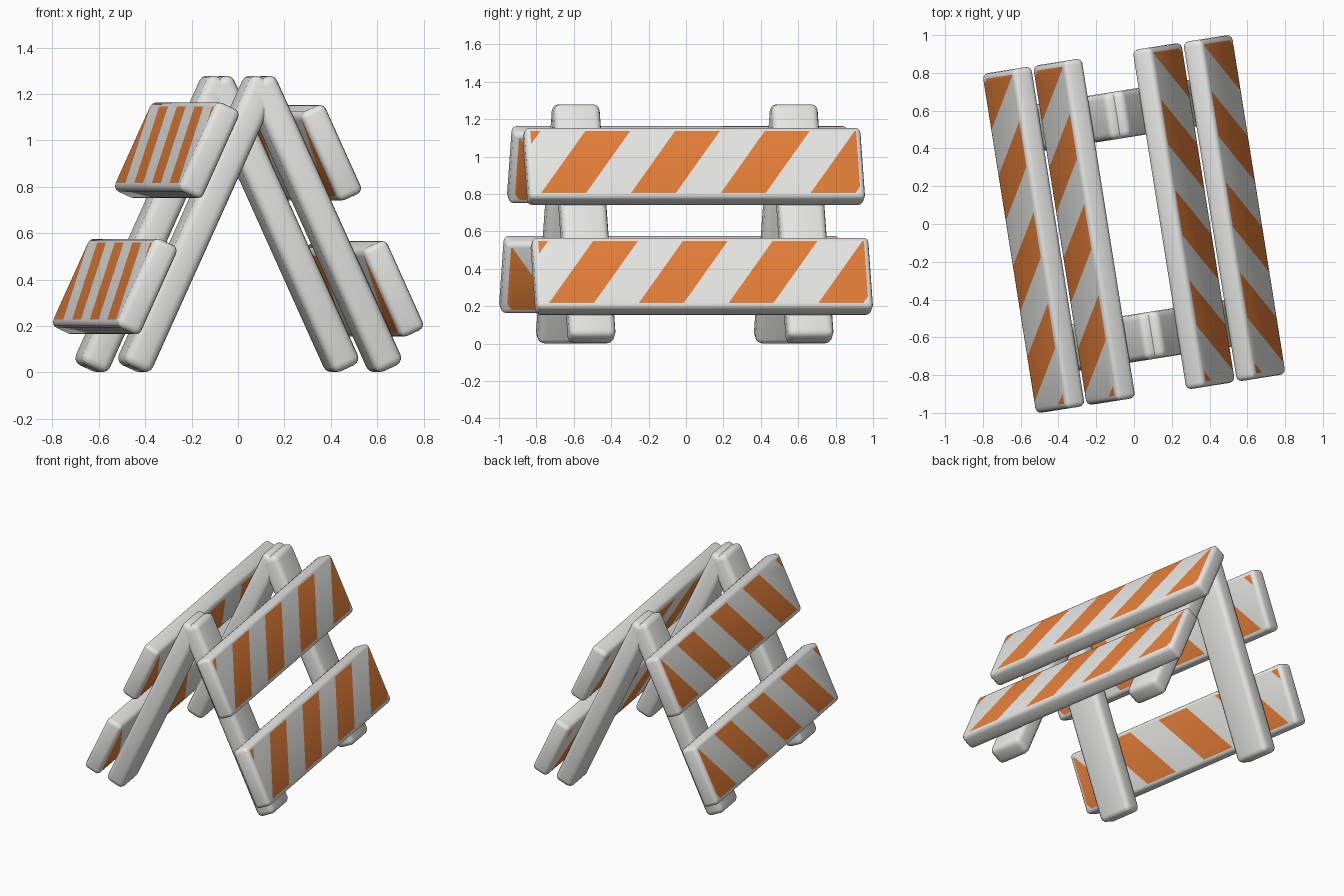
import bpy, bmesh, math
from mathutils import Matrix, Vector

if "Cube" in bpy.data.objects:
    bpy.data.objects.remove(bpy.data.objects["Cube"])

YAW = math.radians(9)       # whole barricade is turned slightly
TILT = math.radians(24.5)   # lean of each side of the A-frame


def material(name, rgb):
    m = bpy.data.materials.new(name)
    m.diffuse_color = (*rgb, 1)
    m.use_nodes = True
    m.node_tree.nodes["Principled BSDF"].inputs["Base Color"].default_value = m.diffuse_color
    return m


WHITE = material("off_white", (0.80, 0.80, 0.78))
ORANGE = material("safety_orange", (0.78, 0.21, 0.04))


def rounded_box(size, radius, segments):
    bm = bmesh.new()
    bmesh.ops.create_cube(bm, size=1)
    bmesh.ops.scale(bm, vec=Vector(size), verts=bm.verts)
    bmesh.ops.bevel(bm, geom=bm.edges[:], offset=radius, segments=segments,
                    profile=0.5, affect='EDGES')
    bm.normal_update()
    return bm


def finish(bm, name, side, loc):
    # lean towards the middle, place, then turn the whole model
    bm.transform(Matrix.Rotation(YAW, 4, 'Z') @ Matrix.Translation(loc)
                 @ Matrix.Rotation(-side * TILT, 4, 'Y'))
    me = bpy.data.meshes.new(name)
    bm.to_mesh(me)
    bm.free()
    me.materials.append(WHITE)
    me.materials.append(ORANGE)
    ob = bpy.data.objects.new(name, me)
    bpy.context.collection.objects.link(ob)
    bpy.ops.object.select_all(action='DESELECT')
    ob.select_set(True)
    bpy.context.view_layer.objects.active = ob
    bpy.ops.object.shade_smooth_by_angle(angle=math.radians(50))


# Diagonal stripes: half-period width, slope and phase along the board
STRIPE, SLOPE, START = 0.243, 0.72, -0.715


def cut_stripes(bm, side):
    for nx in (1, -1):
        d = 1 if nx * side > 0 else -1      # inner face runs the other way

        def broad():
            return [f for f in bm.faces if f.normal.x * nx > 0.999]

        for k in range(-2, 9):
            faces = broad()
            geom = set(faces)
            for f in faces:
                geom.update(f.edges)
                geom.update(f.verts)
            bmesh.ops.bisect_plane(bm, geom=list(geom), dist=1e-5,
                                   plane_co=(0, d * (START + k * STRIPE), 0),
                                   plane_no=Vector((0, d, -SLOPE)).normalized())
            bm.normal_update()
        for f in broad():
            c = f.calc_center_median()
            n = math.floor((d * c.y - SLOPE * c.z - START) / STRIPE)
            f.material_index = 1 if n % 2 == 0 else 0


for side, label in ((1, "right"), (-1, "left")):
    # Striped boards
    lift = 0.0 if side > 0 else 0.01
    for level, u, z in (("lower", 0.538, 0.36), ("upper", 0.267, 0.947)):
        bm = rounded_box((0.115, 1.82, 0.42), 0.028, 3)
        cut_stripes(bm, side)
        finish(bm, f"{level}_{label}_board", side, (side * u, 0, z + lift))
    # Legs, meeting at the ridge
    for end, v in (("front", -0.597), ("back", 0.583)):
        bm = rounded_box((0.132, 0.25, 1.369), 0.035, 3)
        finish(bm, f"{end}_{label}_leg", side, (side * 0.271, v, 0.64))
